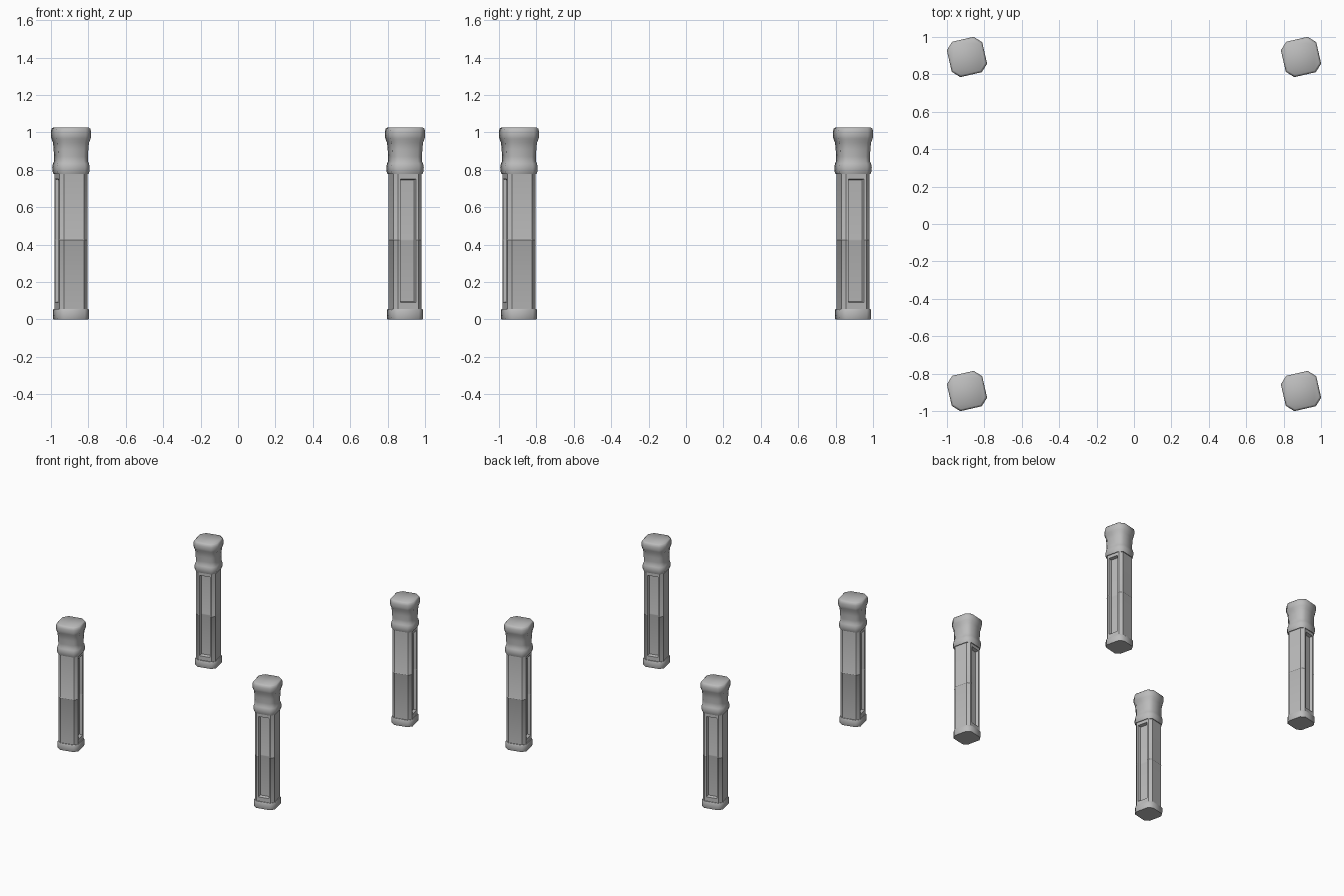
import bpy, bmesh, math
from mathutils import Matrix

cube = bpy.data.objects.get("Cube")
if cube:
    bpy.data.objects.remove(cube, do_unlink=True)

GREY = (0.5, 0.5, 0.5, 1)
stone = bpy.data.materials.new("stone grey")
stone.use_nodes = True
stone.diffuse_color = GREY
stone.node_tree.nodes["Principled BSDF"].inputs["Base Color"].default_value = GREY

OFFSET = 0.893
TWIST = math.radians(13)


def octagon(h, c, z):
    """Square of half width h with corners cut back to half length c."""
    pts = [(h, -c), (h, c), (c, h), (-c, h), (-h, c), (-h, -c), (-c, -h), (c, -h)]
    return [(x, y, z) for x, y in pts]


def loft(profile):
    """Stack octagons given as (half width, flat half length, height)."""
    bm = bmesh.new()
    rings = [[bm.verts.new(p) for p in octagon(*level)] for level in profile]
    bm.faces.new(rings[0][::-1])
    bm.faces.new(rings[-1])
    for low, high in zip(rings, rings[1:]):
        for i in range(8):
            j = (i + 1) % 8
            bm.faces.new((low[i], low[j], high[j], high[i]))
    bm.normal_update()
    return bm


def carve_panels(bm):
    """Recess a tall panel into the two opposite flutes' faces."""
    faces = [f for f in bm.faces if abs(f.normal.y) > 0.95]
    bmesh.ops.inset_individual(bm, faces=faces, thickness=0.019)
    for f in faces:
        for v in f.verts:
            v.co.z = 0.09 if v.co.z < 0.4 else 0.75
    # sloped walls down to a narrower floor
    bmesh.ops.inset_individual(bm, faces=faces, thickness=0.008, depth=-0.025)


def add_seam(bm, z):
    """Fine raised joint line around the shaft."""
    for cut in (z - 0.004, z, z + 0.004):
        geom = bm.verts[:] + bm.edges[:] + bm.faces[:]
        bmesh.ops.bisect_plane(bm, geom=geom, plane_co=(0, 0, cut), plane_no=(0, 0, 1))
    for v in bm.verts:
        if abs(v.co.z - z) < 0.001:
            v.co.x *= 1.02
            v.co.y *= 1.02


def make_mesh(name, bm):
    mesh = bpy.data.meshes.new(name)
    bm.to_mesh(mesh)
    bm.free()
    mesh.materials.append(stone)
    return mesh


foot = make_mesh("foot", loft([
    (0.084, 0.055, 0), (0.087, 0.056, 0.012), (0.087, 0.056, 0.047), (0.083, 0.055, 0.056)]))

shaft_bm = loft([(0.077, 0.055, 0.05), (0.077, 0.055, 0.785)])
carve_panels(shaft_bm)
add_seam(shaft_bm, 0.425)
shaft = make_mesh("shaft", shaft_bm)

# Capital: lower collar, waisted neck, flared head
capital = make_mesh("capital", loft([
    (0.083, 0.055, 0.776), (0.089, 0.056, 0.793), (0.090, 0.056, 0.815),
    (0.086, 0.055, 0.833), (0.081, 0.052, 0.845), (0.081, 0.052, 0.87),
    (0.083, 0.053, 0.91), (0.086, 0.055, 0.945), (0.094, 0.058, 0.965),
    (0.097, 0.059, 0.98), (0.097, 0.059, 1.003), (0.093, 0.057, 1.019),
    (0.087, 0.053, 1.025)]))

# Four posts, each a quarter turn around the centre
corners = ["front_left", "back_left", "back_right", "front_right"]
for i, corner in enumerate(corners):
    turn = Matrix.Rotation(i * math.pi / 2, 4, "Z")
    place = turn @ Matrix.Translation((OFFSET, -OFFSET, 0)) @ Matrix.Rotation(TWIST, 4, "Z")
    for mesh, angle in ((foot, 50), (shaft, 30), (capital, 50)):
        obj = bpy.data.objects.new(f"{corner}_{mesh.name}", mesh.copy())
        obj.matrix_world = place
        bpy.context.collection.objects.link(obj)
        bpy.ops.object.select_all(action="DESELECT")
        obj.select_set(True)
        bpy.context.view_layer.objects.active = obj
        bpy.ops.object.shade_smooth_by_angle(angle=math.radians(angle))
